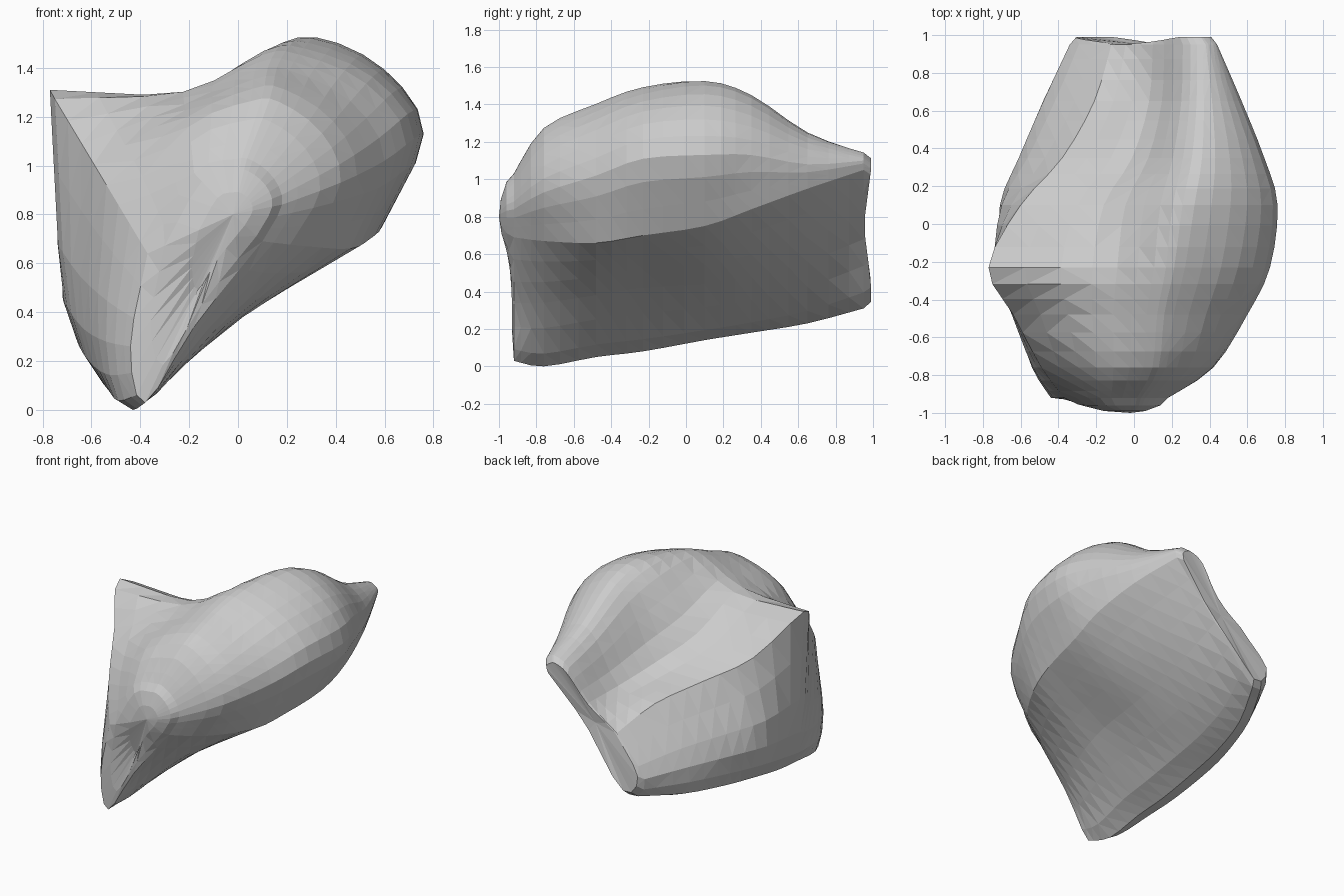
import bpy, bmesh
from mathutils import Vector

if "Cube" in bpy.data.objects:
    bpy.data.objects.remove(bpy.data.objects["Cube"])

# Cross-sections (x, z) from front to back. Points run: bottom tip, underside,
# lower right crease, right bulge, bulge top, valley, left ridge, left wall
SECTIONS = [
    (-0.92, [(-.38, .03), (-.18, .34), (.10, .69), (.18, .84), (.06, 1.02), (-.18, .97), (-.37, .64), (-.44, .26)]),
    (-0.76, [(-.43, .00), (-.08, .34), (.28, .67), (.42, .93), (.17, 1.26), (-.20, 1.16), (-.49, .84), (-.54, .28)]),
    (-0.48, [(-.44, .05), (.02, .38), (.46, .66), (.60, 1.02), (.21, 1.39), (-.22, 1.25), (-.64, 1.09), (-.63, .33)]),
    (-0.23, [(-.45, .08), (.06, .42), (.54, .70), (.72, 1.11), (.27, 1.48), (-.22, 1.30), (-.77, 1.31), (-.70, .42)]),
    (0.10, [(-.45, .14), (.09, .44), (.59, .75), (.76, 1.13), (.32, 1.525), (-.16, 1.12), (-.60, 1.06), (-.71, .46)]),
    (0.35, [(-.43, .18), (.10, .48), (.60, .84), (.69, 1.13), (.36, 1.45), (-.01, .97), (-.38, .93), (-.61, .46)]),
    (0.65, [(-.36, .23), (.10, .56), (.54, .95), (.57, 1.08), (.37, 1.25), (.08, .89), (-.21, .84), (-.48, .46)]),
    (0.95, [(-.22, .31), (.10, .68), (.43, 1.05), (.44, 1.10), (.36, 1.14), (.10, .88), (-.12, .72), (-.34, .45)]),
]
CORNERS = (2, 8)  # lower right crease and left ridge stay sharp
STEPS = 3


def catmull(a, b, c, d, t):
    return 0.5 * (2 * b + (c - a) * t + (2 * a - 5 * b + 4 * c - d) * t * t
                  + (3 * b - a - 3 * c + d) * t ** 3)


def rail(pts):
    n = len(pts)
    pick = lambda i: pts[max(0, min(n - 1, i))]
    return [catmull(pick(i - 1), pick(i), pick(i + 1), pick(i + 2), s / STEPS)
            for i in range(n - 1) for s in range(STEPS)] + [pts[-1].copy()]


def bulge(a, b, t, h):
    """Point between a and b, pushed outward by h times their distance."""
    d = b - a
    return a.lerp(b, t) + Vector((d.z, 0, -d.x)) * h


def ring(pts):
    # Round shoulders on both sides of the bulge top
    pts = pts[:4] + [bulge(pts[3], pts[4], .5, .15), pts[4],
                     bulge(pts[4], pts[5], .3, .09)] + pts[5:]
    n, out = len(pts), []
    for i in range(n):
        j = (i + 1) % n
        b, c = pts[i], pts[j]
        a = b * 2 - c if i in CORNERS else pts[i - 1]
        d = c * 2 - b if j in CORNERS else pts[(i + 2) % n]
        out += [catmull(a, b, c, d, s / STEPS) for s in range(STEPS)]
    return out


# Smooth each rail lengthwise, then each ring around
rails = [rail([Vector((p[k][0], y, p[k][1])) for y, p in SECTIONS]) for k in range(8)]
rings = [ring([r[i] for r in rails]) for i in range(len(rails[0]))]


def cap(base, centre, f, y, flat_y):
    """Shrunken end ring; the low part stays near flat_y."""
    out = []
    for p in base:
        q = p.lerp(centre, f)
        w = max(0, min(1, (.72 - q.z) / .25))
        out.append(Vector((q.x, y + (flat_y - y) * w, q.z)))
    return out


# Blunt rounded nose in front, slightly rounded rim at the back
nose, tail = Vector((-0.02, -1.0, 0.80)), Vector((0.05, 0.95, 0.75))
front, back = rings[0], rings[-1]
rings = [cap(front, nose, .6, -.99, -.91), cap(front, nose, .2, -.96, -.93)] + rings
rings.append([p.lerp(tail, .08) + Vector((0, .04 * min(1, abs(p.z - .75) * 3), 0)) for p in back])

bm = bmesh.new()
vr = [[bm.verts.new(p) for p in r] for r in rings]
n = len(vr[0])
for a, b in zip(vr, vr[1:]):
    for k in range(n):
        j = (k + 1) % n
        bm.faces.new((a[k], a[j], b[j], b[k]))

# Close both ends with fans
for r, c in ((vr[0], nose), (vr[-1], tail)):
    hub = bm.verts.new(c)
    for k in range(n):
        bm.faces.new((r[k], r[(k + 1) % n], hub))

# Faceted triangles, standing on the ground
bmesh.ops.triangulate(bm, faces=bm.faces[:])
bmesh.ops.recalc_face_normals(bm, faces=bm.faces[:])
low = min(v.co.z for v in bm.verts)
bmesh.ops.translate(bm, verts=bm.verts[:], vec=(0, 0, -low))
mesh = bpy.data.meshes.new("rock_body")
bm.to_mesh(mesh)
bm.free()
bpy.context.collection.objects.link(bpy.data.objects.new("rock_body", mesh))
